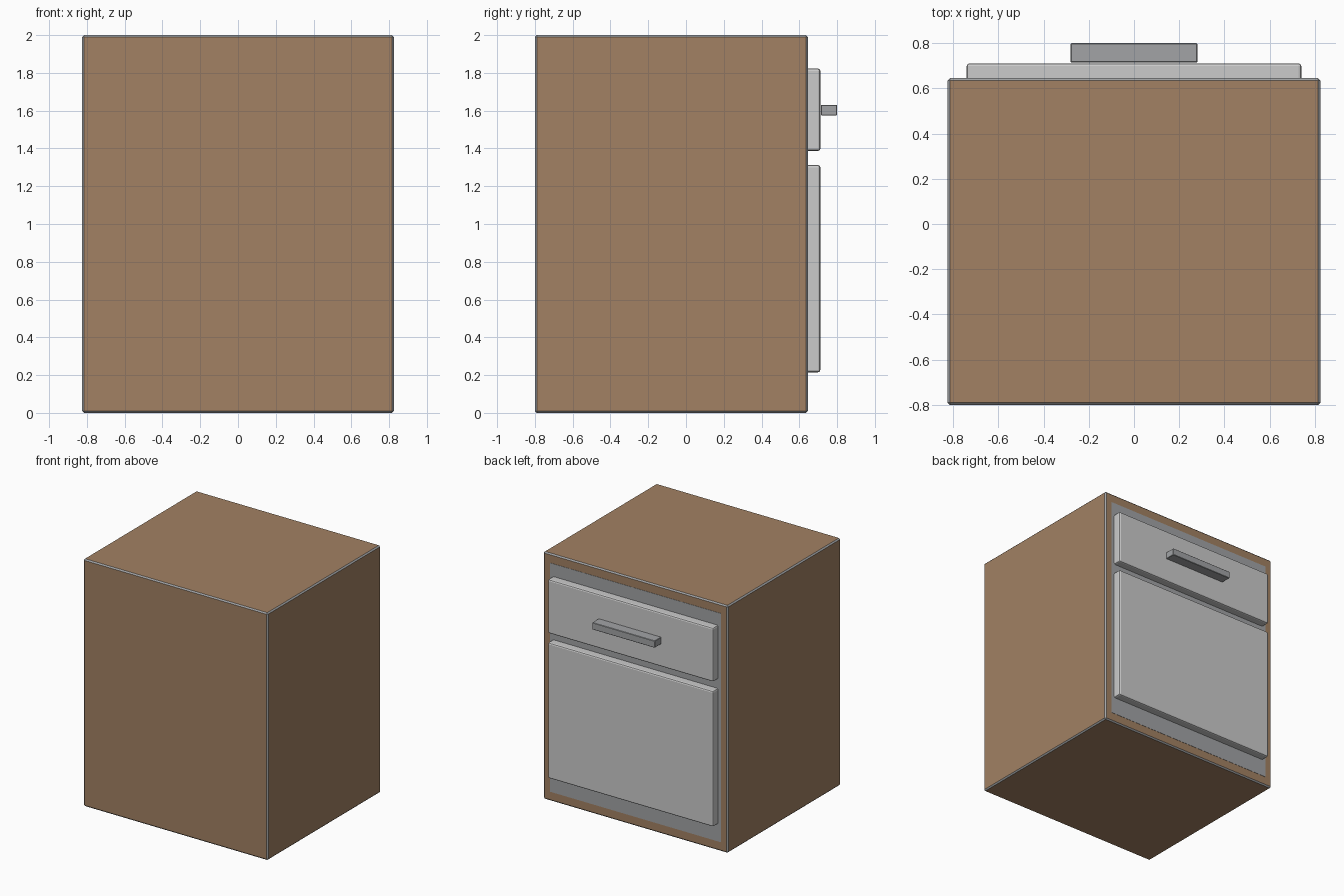
import bpy

if "Cube" in bpy.data.objects:
    bpy.data.objects.remove(bpy.data.objects["Cube"])


def material(name, color):
    m = bpy.data.materials.new(name)
    m.diffuse_color = (*color, 1)
    m.use_nodes = True
    m.node_tree.nodes["Principled BSDF"].inputs["Base Color"].default_value = m.diffuse_color
    return m


wood = material("brown_wood", (0.36, 0.22, 0.125))
metal = material("grey_metal", (0.36, 0.37, 0.38))
paint = material("pale_paint", (0.57, 0.585, 0.56))


def box(name, x, y, z, mats, bevel=0.0, segments=1):
    """Box spanning -x..x, y[0]..y[1], z[0]..z[1]; a second material colours the bevel."""
    bpy.ops.mesh.primitive_cube_add(size=1, location=(0, sum(y) / 2, sum(z) / 2))
    ob = bpy.context.object
    ob.name = name
    ob.scale = (2 * x, y[1] - y[0], z[1] - z[0])
    bpy.ops.object.transform_apply(location=False, rotation=False, scale=True)
    for m in mats:
        ob.data.materials.append(m)
    if bevel:
        mod = ob.modifiers.new("edges", 'BEVEL')
        mod.width = bevel
        mod.segments = segments
        mod.material = len(mats) - 1
    return ob


# Wooden carcass with thin grey edging
box("cabinet_body", 0.825, (-0.80, 0.645), (0, 2), [wood, metal], 0.01)

# Grey panel behind the drawer and door
box("face_panel", 0.765, (0.60, 0.647), (0.075, 1.925), [metal])

# Drawer and door slabs with softened edges
for name, z in (("drawer_front", (1.387, 1.823)), ("door", (0.215, 1.312))):
    box(name, 0.74, (0.63, 0.711), z, [paint], 0.012, 2)

# Bar handle
box("drawer_handle", 0.28, (0.715, 0.80), (1.575, 1.631), [metal], 0.003)
